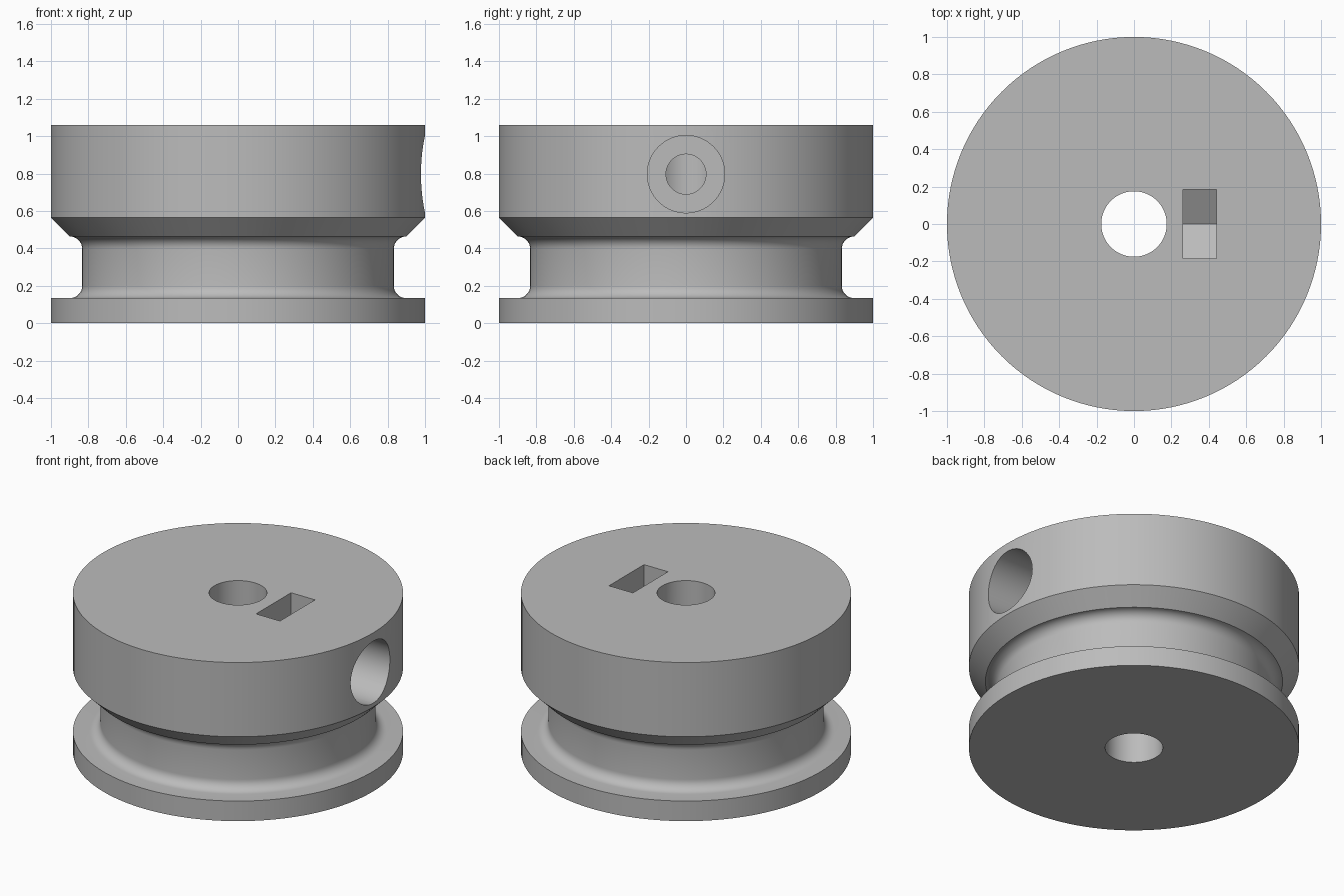
import bpy, bmesh, math
from mathutils import Matrix

if "Cube" in bpy.data.objects:
    bpy.data.objects.remove(bpy.data.objects["Cube"])

SEG = 128
HOLE_Z = 0.797

grey = bpy.data.materials.new("plain grey")
grey.diffuse_color = (0.5, 0.5, 0.5, 1)
grey.use_nodes = True
grey.node_tree.nodes["Principled BSDF"].inputs["Base Color"].default_value = grey.diffuse_color


def make_object(name, bm):
    bmesh.ops.recalc_face_normals(bm, faces=bm.faces[:])
    mesh = bpy.data.meshes.new(name)
    bm.to_mesh(mesh)
    bm.free()
    mesh.materials.append(grey)
    ob = bpy.data.objects.new(name, mesh)
    bpy.context.collection.objects.link(ob)
    return ob


def prism_x(name, radius, x0, x1, sides, turn=0.0):
    """Prism lying along x at the height of the screw hole."""
    bm = bmesh.new()
    ring = [bm.verts.new((x0, radius * math.sin(turn + 2 * math.pi * i / sides),
                          HOLE_Z + radius * math.cos(turn + 2 * math.pi * i / sides)))
            for i in range(sides)]
    face = bm.faces.new(ring)
    ext = bmesh.ops.extrude_face_region(bm, geom=[face])
    bmesh.ops.translate(bm, vec=(x1 - x0, 0, 0),
                        verts=[v for v in ext["geom"] if isinstance(v, bmesh.types.BMVert)])
    return make_object(name, bm)


# Pulley profile: flange, filleted groove, chamfer, hub, and bore
R_BORE, WALL, FIL = 0.175, 0.833, 0.067
Z_LOW, Z_HIGH, TOP = 0.134, 0.464, 1.06
profile = [(R_BORE, 0), (1, 0), (1, Z_LOW)]
steps = 8
for i in range(steps + 1):
    a = math.pi / 2 * i / steps
    profile.append((WALL + FIL - FIL * math.sin(a), Z_LOW + FIL - FIL * math.cos(a)))
for i in range(steps + 1):
    a = math.pi / 2 * i / steps
    profile.append((WALL + FIL - FIL * math.cos(a), Z_HIGH - FIL + FIL * math.sin(a)))
profile += [(1, 0.564), (1, TOP), (R_BORE, TOP)]

bm = bmesh.new()
rings = []
for k in range(SEG):
    a = 2 * math.pi * k / SEG
    rings.append([bm.verts.new((r * math.cos(a), r * math.sin(a), z)) for r, z in profile])
n = len(profile)
for k in range(SEG):
    p, q = rings[k], rings[(k + 1) % SEG]
    for j in range(n):
        m = (j + 1) % n
        bm.faces.new((p[j], q[j], q[m], p[m]))
pulley = make_object("pulley", bm)

# Cutters: screw hole into the bore, wide outer hole, hexagonal nut pocket open to the top
screw = prism_x("screw_hole_cutter", 0.107, 0.1, 0.9, 48)
head = prism_x("outer_hole_cutter", 0.207, 0.6, 1.2, 64)
nut = prism_x("nut_pocket_cutter", 0.185 / math.cos(math.pi / 6), 0.263, 0.44, 6)
for v in nut.data.vertices:
    if v.co.z > HOLE_Z + 0.01:
        v.co.z = 1.3

for cutter in (head, nut, screw):
    mod = pulley.modifiers.new(cutter.name, 'BOOLEAN')
    mod.operation = 'DIFFERENCE'
    mod.solver = 'EXACT'
    mod.object = cutter
    cutter.hide_render = True

# Apply the cuts, remove the cutters, and shade smoothly with crisp edges
bpy.context.view_layer.objects.active = pulley
pulley.select_set(True)
for mod in list(pulley.modifiers):
    bpy.ops.object.modifier_apply(modifier=mod.name)
for cutter in (screw, head, nut):
    bpy.data.objects.remove(cutter, do_unlink=True)
bpy.ops.object.shade_smooth_by_angle(angle=math.radians(30))
